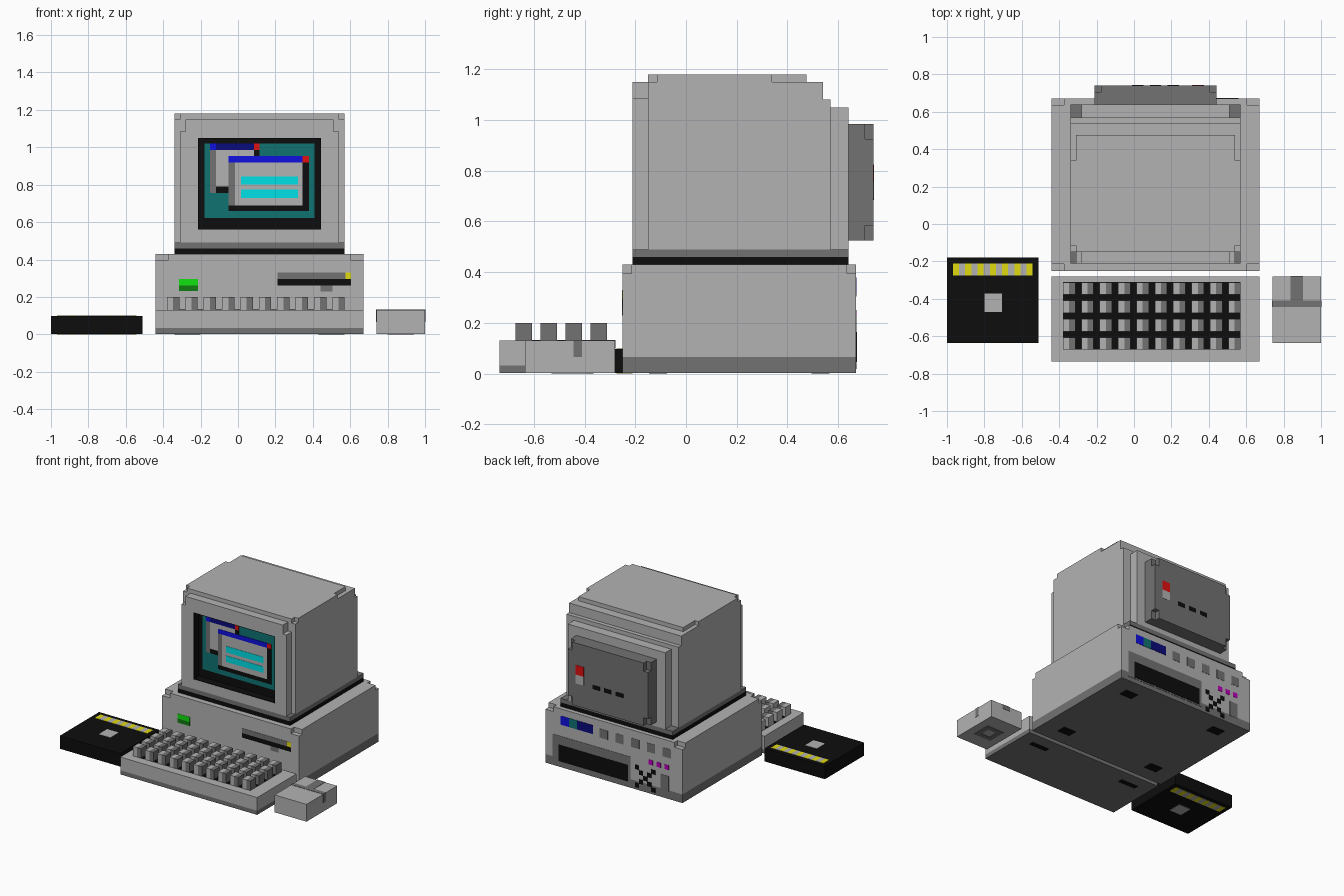
import bpy, bmesh

if "Cube" in bpy.data.objects:
    bpy.data.objects.remove(bpy.data.objects["Cube"])

COLOURS = {
    "light": (.45, .45, .45), "dark": (.17, .17, .17), "black": (.004, .004, .004),
    "teal": (.005, .17, .17), "cyan": (0, .75, .8), "blue": (.005, .005, .75),
    "navy": (.003, .003, .2), "red": (.75, .005, .005), "green": (.005, .75, .005),
    "dark_green": (.005, .2, .005), "yellow": (.75, .7, .005), "magenta": (.5, 0, .5),
}
MATS = {}
for key, rgb in COLOURS.items():
    MATS[key] = bpy.data.materials.new(key)
    MATS[key].diffuse_color = (*rgb, 1)


def finish(name, bm, mat):
    bmesh.ops.recalc_face_normals(bm, faces=bm.faces)
    me = bpy.data.meshes.new(name)
    bm.to_mesh(me)
    bm.free()
    me.materials.append(MATS[mat])
    ob = bpy.data.objects.new(name, me)
    bpy.context.collection.objects.link(ob)


def blocks(name, mat, *boxes):
    """One object made of boxes given as x0, x1, y0, y1, z0, z1."""
    bm = bmesh.new()
    for x0, x1, y0, y1, z0, z1 in boxes:
        for v in bmesh.ops.create_cube(bm, size=1)["verts"]:
            v.co = (x1 if v.co.x > 0 else x0, y1 if v.co.y > 0 else y0, z1 if v.co.z > 0 else z0)
    finish(name, bm, mat)


def notched(name, mat, box, nx, n, axis):
    """Slab along y or z whose four corners are cut out by nx by n."""
    x0, x1, y0, y1, z0, z1 = box
    a, b, s, t = (y0, y1, z0, z1) if axis == "z" else (z0, z1, y0, y1)
    pts = [(x0 + nx, a), (x1 - nx, a), (x1 - nx, a + n), (x1, a + n), (x1, b - n), (x1 - nx, b - n),
           (x1 - nx, b), (x0 + nx, b), (x0 + nx, b - n), (x0, b - n), (x0, a + n), (x0 + nx, a + n)]
    bm = bmesh.new()
    f = bm.faces.new([bm.verts.new((u, v, s) if axis == "z" else (u, s, v)) for u, v in pts])
    r = bmesh.ops.extrude_face_region(bm, geom=[f])
    for v in r["geom"]:
        if isinstance(v, bmesh.types.BMVert):
            if axis == "z":
                v.co.z = t
            else:
                v.co.y = t
    finish(name, bm, mat)


def patch(name, mat, y, side, *rects, layer=1):
    """Thin coloured panels on a front (side -1) or back (side 1) face: x0, x1, z0, z1."""
    ya, yb = sorted((y - side * .01, y + side * .002 * layer))
    blocks(name, mat, *[(a, b, ya, yb, c, d) for a, b, c, d in rects])


# system unit
blocks("case_plinth", "dark", (-.44, .67, -.25, .67, .003, .066))
blocks("case_body", "light", (-.44, .67, -.25, .67, .066, .395))
notched("case_top", "light", (-.44, .67, -.25, .67, .395, .43), .065, .035, "z")
blocks("case_feet", "black", *[(x - .05, x + .05, y - .035, y + .035, 0, .01)
                               for x in (-.26, .49) for y in (-.11, .53)])
F, B = -.25, .67
patch("power_light", "green", F, -1, (-.315, -.215, .262, .297))
patch("power_light_shade", "dark_green", F, -1, (-.315, -.215, .232, .262))
patch("drive_lip", "dark", F, -1, (.21, .575, .295, .33), (.44, .505, .23, .262))
patch("drive_slot", "black", F, -1, (.21, .605, .262, .295))
patch("drive_light", "yellow", F, -1, (.575, .605, .295, .33))

# rear connectors
patch("port_blue", "blue", B, 1, (.48, .545, .315, .38))
patch("port_teal", "teal", B, 1, (.415, .48, .315, .38))
patch("port_navy", "navy", B, 1, (.285, .415, .315, .38))
patch("small_ports", "dark", B, 1, *[(.165 - i * .128, .23 - i * .128, .305, .37) for i in range(5)])
patch("rear_panel", "dark", B, 1, (-.02, .61, .035, .23))
patch("rear_slot", "black", B, 1, (.0, .56, .045, .165), layer=2)
patch("audio_jacks", "magenta", B, 1, *[(x, x + .035, .215, .25) for x in (-.20, -.265, -.33)])
patch("fan_grille", "black", B, 1, *[(-.155 + i * .033, -.122 + i * .033, .085 + j * .033, .118 + j * .033)
                                     for i in range(-2, 3) for j in range(-2, 3) if abs(i) == abs(j)])
patch("rear_plug", "dark", B, 1, (-.33, -.265, .06, .17))

# monitor
blocks("monitor_neck", "black", (-.34, .57, -.21, .64, .43, .46))
blocks("monitor_skirt", "dark", (-.34, .57, -.21, .64, .46, .49))
blocks("monitor_body", "light",
       (-.34, .57, -.15, .54, .49, 1.15), (-.34, .57, .54, .57, .49, 1.08),
       (-.28, .51, .57, .64, .49, 1.05))
blocks("monitor_roof", "light", (-.34, .57, -.115, .34, 1.15, 1.18), (-.31, .54, -.15, .475, 1.15, 1.18))
blocks("monitor_bezel", "light",
       (-.31, -.215, -.21, -.15, .49, 1.085), (.445, .54, -.21, -.15, .49, 1.085),
       (-.28, .51, -.21, -.15, 1.05, 1.15), (-.215, .445, -.21, -.15, .49, .56))
e = .004
blocks("screen_surround", "black",
       (-.215, -.215 + e, -.209, -.15, .56, 1.05), (.445 - e, .445, -.209, -.15, .56, 1.05),
       (-.215, .445, -.209, -.15, 1.05 - e, 1.05), (-.215, .445, -.209, -.15, .56, .56 + e),
       (-.215, .445, -.153, -.145, .56, 1.05))

# recessed display with two windows
S = -.153
patch("display", "teal", S, -1, (-.18, .41, .623, 1.02))
patch("rear_window_page", "light", S, -1, (-.118, .085, .79, .985), layer=2)
patch("rear_window_edge", "dark", S, -1, (-.15, -.118, .757, .985), layer=2)
patch("rear_window_shadow", "black", S, -1, (.085, .115, .757, .985), (-.118, .085, .757, .79), layer=2)
patch("rear_window_bar", "navy", S, -1, (-.118, .085, .985, 1.02), layer=2)
patch("rear_window_button", "blue", S, -1, (-.15, -.118, .985, 1.02), layer=2)
patch("front_window_page", "light", S, -1, (-.017, .345, .69, .92), layer=3)
patch("front_window_edge", "dark", S, -1, (-.05, -.017, .69, .92), layer=3)
patch("front_window_shadow", "black", S, -1, (.345, .38, .66, .92), (-.05, .345, .66, .69), layer=3)
patch("front_window_bar", "blue", S, -1, (-.05, .345, .92, .953), layer=3)
patch("close_buttons", "red", S, -1, (.345, .38, .92, .953), (.085, .115, .985, 1.02), layer=3)
patch("window_content", "cyan", S, -1, (.015, .32, .80, .845), (.015, .32, .73, .775), layer=4)

# monitor rear housing
blocks("rear_housing", "dark", (-.21, .44, .64, .705, .525, .985))
notched("rear_housing_plate", "dark", (-.21, .44, .705, .74, .525, .985), .035, .06, "y")
patch("rear_switch_on", "red", .74, 1, (.31, .375, .755, .825))
patch("rear_switch_off", "light", .74, 1, (.31, .375, .69, .755))
patch("rear_vents", "black", .74, 1, *[(x, x + .06, .685, .715) for x in (.18, .085, -.01)])

# keyboard
blocks("keyboard_plinth", "dark", (-.44, .67, -.735, -.28, .003, .033))
blocks("keyboard_body", "light", (-.44, .67, -.735, -.28, .033, .13))
blocks("key_bed", "black", (-.38, .57, -.67, -.31, .12, .133))
keys = [(-.38 + i * .0983, y) for i in range(10) for y in (-.672, -.574, -.475, -.377)]
blocks("key_caps", "light", *[(x, x + .033, y, y + .065, .13, .20) for x, y in keys])
blocks("key_cap_shades", "dark", *[(x + .033, x + .066, y, y + .065, .13, .20) for x, y in keys])
blocks("keyboard_feet", "black", *[(x - .07, x + .07, -.40, -.365, 0, .01) for x in (-.27, .50)])

# mouse
blocks("mouse_body", "light", (.74, 1, -.635, -.28, .003, .13))
blocks("mouse_button_gap", "dark", (.738, 1.002, -.443, -.41, .066, .132),
       (.838, .903, -.41, -.278, .10, .132))
blocks("mouse_ball_ring", "dark", (.80, .94, -.53, -.495, 0, .01), (.80, .94, -.425, -.39, 0, .01),
       (.80, .835, -.495, -.425, 0, .01), (.905, .94, -.495, -.425, 0, .01))

# floppy disk
blocks("disk_shell", "black", (-1, -.51, -.635, -.18, .003, .098))
blocks("disk_label_yellow", "yellow", *[(-.968 + i * .0328, -.935 + i * .0328, -.275, -.21, 0, .1)
                                        for i in range(0, 13, 2)])
blocks("disk_label_grey", "light", *[(-.968 + i * .0328, -.935 + i * .0328, -.275, -.21, 0, .1)
                                     for i in range(1, 13, 2)])
blocks("disk_hub", "light", (-.80, -.705, -.47, -.372, 0, .1))

for m in bpy.data.materials:
    if m.users and not m.is_grease_pencil:
        m.use_nodes = True
        m.node_tree.nodes["Principled BSDF"].inputs["Base Color"].default_value = m.diffuse_color
